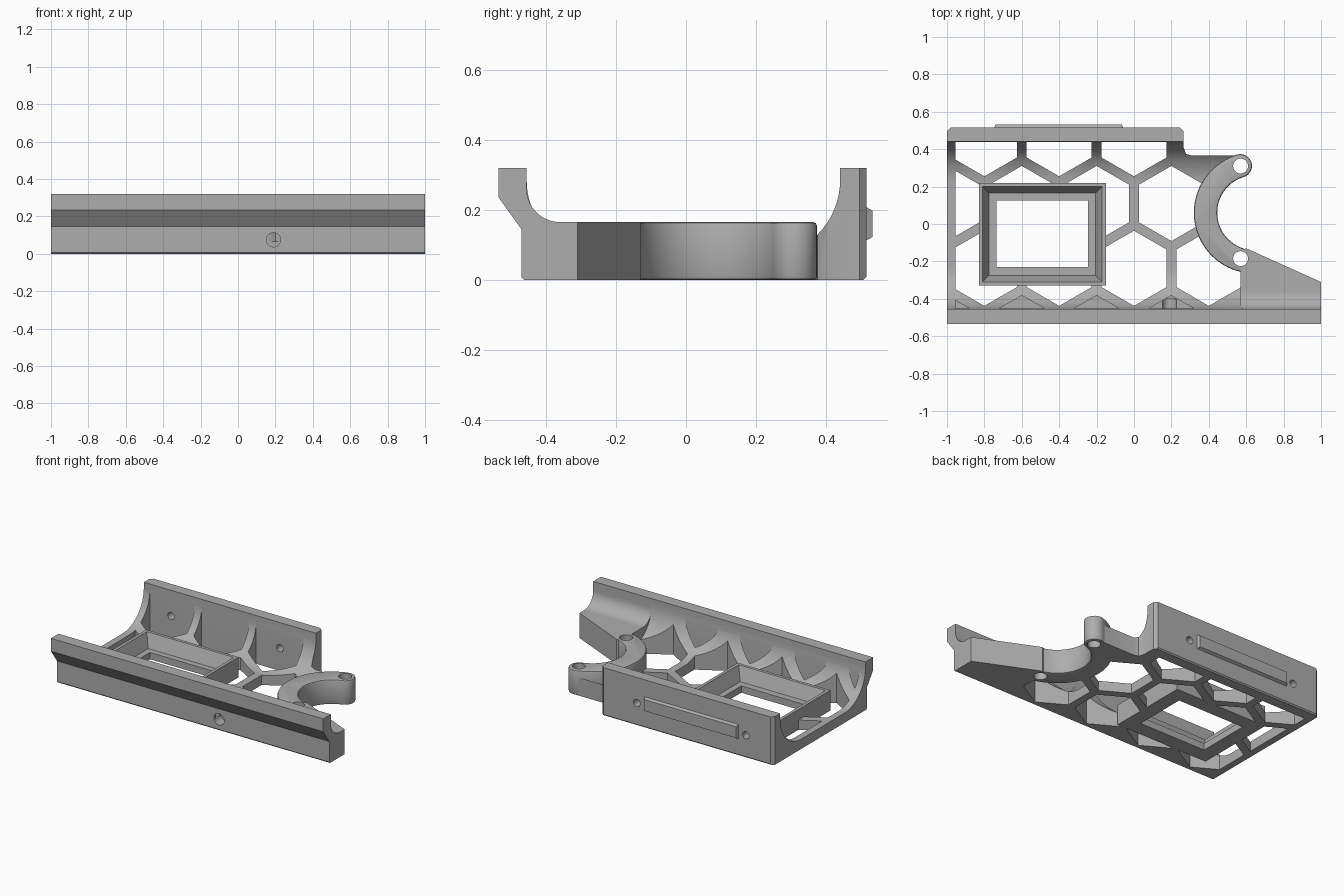
import bpy, bmesh
from math import sin, cos, radians, sqrt

cube = bpy.data.objects.get("Cube")
if cube:
    bpy.data.objects.remove(cube, do_unlink=True)

grey = bpy.data.materials.new("printed grey")
grey.use_nodes = True
COLOUR = (0.42, 0.42, 0.42, 1)
grey.diffuse_color = COLOUR
grey.node_tree.nodes["Principled BSDF"].inputs["Base Color"].default_value = COLOUR


def arc(cx, cy, r, start, end, steps=16):
    """Points along an arc, in degrees."""
    angles = [radians(start + (end - start) * i / steps) for i in range(steps + 1)]
    return [(cx + r * cos(a), cy + r * sin(a)) for a in angles]


def circle(cx, cy, r):
    return arc(cx, cy, r, 0, 345, 23)


def rect(x0, x1, y0, y1):
    return [(x0, y0), (x1, y0), (x1, y1), (x0, y1)]


def clip(poly, axis, limit, sign):
    """Keep the part of a convex outline with sign * coordinate <= sign * limit."""
    out = []
    for p, q in zip(poly, poly[1:] + poly[:1]):
        dp, dq = sign * (p[axis] - limit), sign * (q[axis] - limit)
        if dp <= 0:
            out.append(p)
        if dp * dq < 0:
            t = dp / (dp - dq)
            out.append((p[0] + t * (q[0] - p[0]), p[1] + t * (q[1] - p[1])))
    return out


def prism(name, outlines, lo, hi, axis="z", tops=None):
    """Extrude closed outlines along an axis; tops gives a different far end."""
    place = {"x": lambda a, b, h: (h, a, b),
             "y": lambda a, b, h: (a, h, b),
             "z": lambda a, b, h: (a, b, h)}[axis]
    bm = bmesh.new()
    for low, high in zip(outlines, tops or outlines):
        bottom = [bm.verts.new(place(*p, lo)) for p in low]
        top = [bm.verts.new(place(*p, hi)) for p in high]
        bm.faces.new(bottom)
        bm.faces.new(top)
        n = len(low)
        for i in range(n):
            j = (i + 1) % n
            bm.faces.new((bottom[i], bottom[j], top[j], top[i]))
    bmesh.ops.recalc_face_normals(bm, faces=bm.faces)
    mesh = bpy.data.meshes.new(name)
    bm.to_mesh(mesh)
    bm.free()
    mesh.materials.append(grey)
    obj = bpy.data.objects.new(name, mesh)
    bpy.context.collection.objects.link(obj)
    return obj


def apply(obj, mod):
    bpy.ops.object.select_all(action="DESELECT")
    bpy.context.view_layer.objects.active = obj
    obj.select_set(True)
    bpy.ops.object.modifier_apply(modifier=mod.name)


def boolean(obj, tool, operation="DIFFERENCE"):
    mod = obj.modifiers.new("cut", "BOOLEAN")
    mod.operation, mod.solver, mod.object = operation, "EXACT", tool
    apply(obj, mod)
    bpy.data.objects.remove(tool, do_unlink=True)


def bevel(obj, width, segments=2):
    mod = obj.modifiers.new("bevel", "BEVEL")
    mod.width, mod.segments, mod.limit_method = width, segments, "ANGLE"
    mod.angle_limit = radians(50)
    apply(obj, mod)


FLOOR, DECK, TOP = 0.065, 0.165, 0.32

# Chassis: cross-section with two curved walls, trimmed to the plan outline
front_wall = [(-0.462, 0), (-0.47, 0.008), (-0.47, 0.145), (-0.535, 0.235),
              (-0.535, TOP), (-0.455, TOP)]
section = (front_wall + arc(-0.235, 0.285, 0.22, 180, 270)
           + arc(0.22, 0.285, 0.22, 270, 360)
           + [(0.44, TOP), (0.515, TOP), (0.515, 0.008), (0.507, 0)])
chassis = prism("chassis", [section], -1, 1, "x")
plan = [(-1, -0.6), (0.58, -0.6), (0.58, -0.2), (0.45, -0.12), (0.38, 0.06),
        (0.45, 0.24), (0.57, 0.31), (0.57, 0.365), (0.31, 0.365), (0.278, 0.375),
        (0.265, 0.41), (0.265, 0.495), (0.245, 0.515), (0.245, 0.6),
        (-0.98, 0.6), (-0.98, 0.515), (-1, 0.495)]
boolean(chassis, prism("plan", [plan], -0.1, 0.5), "INTERSECT")

# Honeycomb openings in staggered rows
PITCH = 0.4
rows = {0: (-0.8, -0.4, 0), 1: (-1, -0.6, -0.2, 0.2), 2: (-0.8, -0.4, 0, 0.4),
        3: (-1, -0.6, -0.2, 0.2)}
through, pockets = [], []
for row, centres in rows.items():
    y = 0.456 - row * PITCH * sqrt(3) / 2
    for x in centres:
        cell = arc(x, y, 0.201, 30, 330, 5)
        for axis, limit, sign in ((0, -0.955, -1), (0, 0.57, 1),
                                  (1, 0.439, 1), (1, -0.453, -1)):
            cell = clip(cell, axis, limit, sign)
        (pockets if row == 3 else through).append(cell)
boolean(chassis, prism("cells", through, -0.1, 0.5))
boolean(chassis, prism("pockets", pockets, FLOOR, 0.5))

# Screw holes in both walls
boolean(chassis, prism("back_holes", [circle(x, 0.15, 0.024) for x in (-0.8, 0)],
                       0.4, 0.6, "y"))
boolean(chassis, prism("front_hole", [circle(0.19, 0.075, 0.038)], -0.6, -0.4, "y"))

# Display frame: stepped tray with a rectangular window
outer = rect(-0.83, -0.15, -0.33, 0.22)
boolean(chassis, prism("frame_space", [outer], -0.1, 0.2))
frame = prism("display_frame", [outer], 0, 0.135)
boolean(frame, prism("tray", [rect(-0.775, -0.205, -0.275, 0.165)], 0.045, 0.137,
                     tops=[rect(-0.81, -0.17, -0.31, 0.2)]))
boolean(frame, prism("window", [rect(-0.735, -0.245, -0.23, 0.125)], -0.1, 0.2))

# Tapering arm at the open end of the front wall
arm_section = (front_wall + arc(-0.36, 0.26, 0.095, 180, 270)
               + [(0, DECK), (0, 0)])
arm = prism("front_arm", [arm_section], 0.57, 1, "x")
arm_plan = [(0.57, -0.6), (1, -0.6), (1, -0.31), (0.6, -0.13), (0.57, -0.14)]
boolean(arm, prism("arm_plan", [arm_plan], -0.1, 0.5), "INTERSECT")

# Curved hook with rounded ends and a bolt hole in each end
CX, CY, MID, HALF = 0.645, 0.06, 0.2625, 0.0625
A0, A1 = 107, 253


def end_cap(angle, start):
    a = radians(angle)
    return arc(CX + MID * cos(a), CY + MID * sin(a), HALF, start, start + 180, 14)[1:-1]


hook_plan = (arc(CX, CY, MID + HALF, A0, A1, 36) + end_cap(A1, A1)
             + arc(CX, CY, MID - HALF, A1, A0, 36) + end_cap(A0, A0 + 180))
hook = prism("hook", [hook_plan], 0, DECK)
bevel(hook, 0.01)
for part in (hook, arm, chassis):
    boolean(part, prism("bolt_holes", [circle(0.57, 0.31, 0.04),
                                       circle(0.57, -0.185, 0.04)], -0.1, 0.4))

# Raised plate on the back wall
plate = prism("back_plate", [rect(-0.75, -0.055, 0.11, 0.21)], 0.51, 0.532, "y",
              tops=[rect(-0.74, -0.065, 0.122, 0.198)])

for part in (chassis, frame, arm, hook, plate):
    bpy.ops.object.select_all(action="DESELECT")
    bpy.context.view_layer.objects.active = part
    part.select_set(True)
    bpy.ops.object.shade_smooth_by_angle(angle=radians(30))
